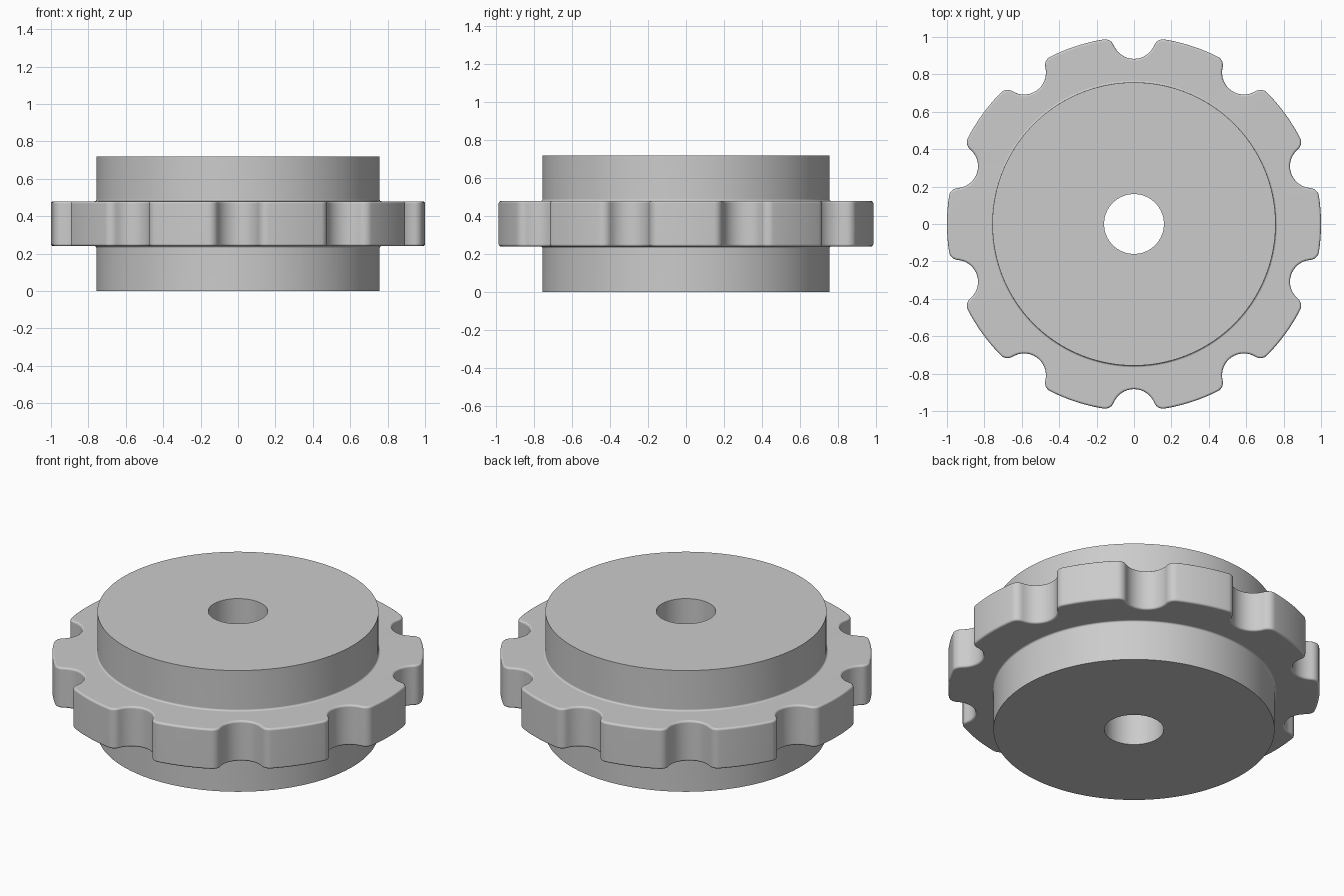
import bpy
import bmesh
from math import sin, cos, pi, atan2, sqrt, radians

cube = bpy.data.objects.get("Cube")
if cube:
    bpy.data.objects.remove(cube)

TEETH = 10
PITCH = 2 * pi / TEETH
NOTCH, CORNER = 0.117, 0.05          # notch and tooth corner radii
HUB, BORE, HEIGHT = 0.757, 0.16, 0.72
LOW, HIGH = 0.24, 0.48               # grip ring underside and top
EDGE, FILLET = 0.012, 0.01           # ring edge rounding, hub root fillet


def polar(r, a):
    return complex(r * cos(a), r * sin(a))


def arc(centre, r, a0, a1, n):
    return [centre + polar(r, a0 + (a1 - a0) * i / n) for i in range(n)]


def grip_outline(inset):
    """Scalloped outline, shrunk by inset; every tooth is mirrored and repeated."""
    x = ((1 - CORNER) ** 2 - (NOTCH + CORNER) ** 2 + 1) / 2
    y = sqrt((1 - CORNER) ** 2 - x * x)
    a, phi = atan2(y, x - 1), atan2(y, x)
    half = arc(1, NOTCH + inset, pi, a, 8)
    half += arc(complex(x, y), CORNER - inset, a - pi, phi, 7)
    half += arc(0, 1 - inset, phi, PITCH / 2, 6)
    mid = polar(1 - inset, PITCH / 2)
    back = [p.conjugate() * polar(1, PITCH) for p in reversed(half[1:])]
    tooth = half + [mid] + back
    return [p * polar(1, pi / 2 + k * PITCH) for k in range(TEETH) for p in tooth]


angles = [atan2(p.imag, p.real) for p in grip_outline(0)]


def circle(r):
    return [polar(r, a) for a in angles]


# Lower half cross-section, from bore to ring edge
quarter = [i * pi / 8 for i in range(5)]
lower = [(circle(BORE), 0), (circle(HUB), 0)]
lower += [(circle(HUB + FILLET * (1 - cos(t))), LOW - FILLET * (1 - sin(t)))
          for t in quarter]
lower += [(grip_outline(EDGE * (1 - sin(t))), LOW + EDGE * (1 - cos(t)))
          for t in quarter]
# Upper half mirrors the lower half
sections = lower + [(pts, HEIGHT - z) for pts, z in reversed(lower)]

# Skin the sections into one closed body, bore included
bm = bmesh.new()
loops = [[bm.verts.new((p.real, p.imag, z)) for p in pts] for pts, z in sections]
for s, low in enumerate(loops):
    top = loops[(s + 1) % len(loops)]
    for i in range(len(low)):
        j = (i + 1) % len(low)
        bm.faces.new((low[i], low[j], top[j], top[i]))
bmesh.ops.recalc_face_normals(bm, faces=bm.faces)
mesh = bpy.data.meshes.new("scalloped_wheel")
bm.to_mesh(mesh)
bm.free()
wheel = bpy.data.objects.new("scalloped_wheel", mesh)
bpy.context.collection.objects.link(wheel)

# Plain grey
grey = bpy.data.materials.new("plain_grey")
grey.use_nodes = True
colour = (0.6, 0.6, 0.6, 1)
grey.diffuse_color = colour
for node in grey.node_tree.nodes:
    if node.type == 'BSDF_PRINCIPLED':
        node.inputs["Base Color"].default_value = colour
mesh.materials.append(grey)

# Smooth curves, crisp rims, flat-looking caps
bpy.ops.object.select_all(action='DESELECT')
wheel.select_set(True)
bpy.context.view_layer.objects.active = wheel
bpy.ops.object.shade_smooth_by_angle(angle=radians(35))
weighted = wheel.modifiers.new("even_shading", 'WEIGHTED_NORMAL')
weighted.keep_sharp = True
